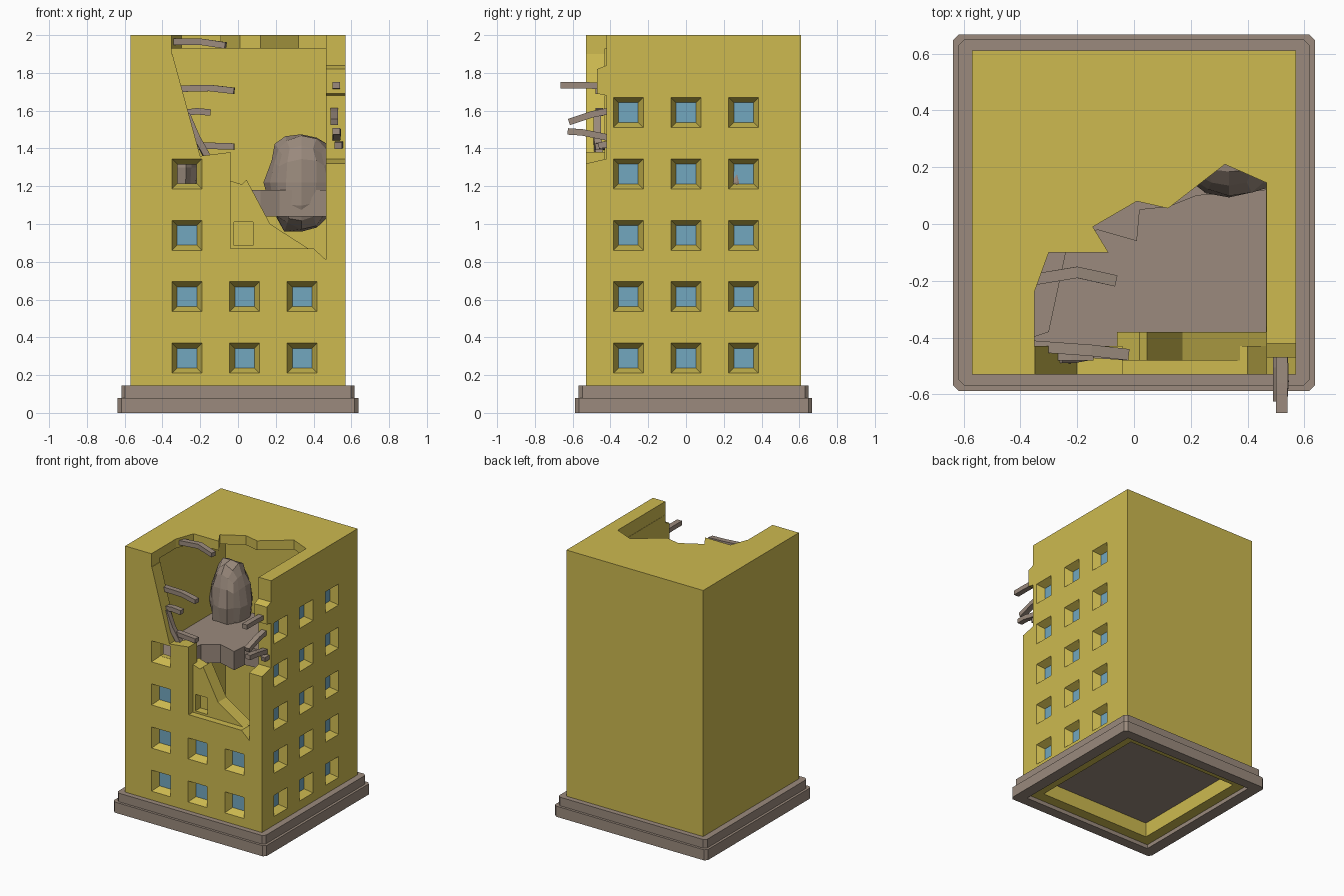
import bpy, bmesh, math, random
from mathutils import Matrix, Vector

if "Cube" in bpy.data.objects:
    bpy.data.objects.remove(bpy.data.objects["Cube"])

random.seed(4)


def material(name, rgb):
    m = bpy.data.materials.new(name)
    m.diffuse_color = (*rgb, 1)
    m.use_nodes = True
    m.node_tree.nodes["Principled BSDF"].inputs["Base Color"].default_value = m.diffuse_color
    return m


YELLOW = material("yellow_plaster", (0.61, 0.49, 0.08))
STONE = material("brown_stone", (0.325, 0.255, 0.205))
GLASS = material("blue_glass", (0.17, 0.39, 0.52))


def finish(bm, name, mat):
    bmesh.ops.recalc_face_normals(bm, faces=bm.faces)
    me = bpy.data.meshes.new(name)
    bm.to_mesh(me)
    bm.free()
    me.materials.append(mat)
    ob = bpy.data.objects.new(name, me)
    bpy.context.collection.objects.link(ob)
    return ob


def prism(name, pts, axis, lo, hi, mat):
    """Extrude a 2D outline along an axis."""
    place = {'x': lambda p, t: (t, p[0], p[1]),
             'y': lambda p, t: (p[0], t, p[1]),
             'z': lambda p, t: (p[0], p[1], t)}[axis]
    bm = bmesh.new()
    a = [bm.verts.new(place(p, lo)) for p in pts]
    b = [bm.verts.new(place(p, hi)) for p in pts]
    bm.faces.new(a)
    bm.faces.new(b)
    for i in range(len(pts)):
        j = (i + 1) % len(pts)
        bm.faces.new((a[i], a[j], b[j], b[i]))
    return finish(bm, name, mat)


def box(name, x0, x1, y0, y1, z0, z1, mat):
    return prism(name, [(x0, y0), (x1, y0), (x1, y1), (x0, y1)], 'z', z0, z1, mat)


def cut(ob, cutter):
    mod = ob.modifiers.new("cut", 'BOOLEAN')
    mod.operation, mod.solver, mod.object = 'DIFFERENCE', 'EXACT', cutter
    bpy.context.view_layer.objects.active = ob
    bpy.ops.object.modifier_apply(modifier=mod.name)
    bpy.data.objects.remove(cutter)


# Building shell: hollow box, open roof, broken front and front right corner
shell = box("building_walls", -0.57, 0.57, -0.53, 0.61, 0.03, 2.0, YELLOW)
cut(shell, box("room", -0.47, 0.465, -0.43, 0.52, -0.1, 1.93, YELLOW))
cut(shell, prism("front_hole", [(-0.35, 2.1), (-0.35, 1.91), (-0.2, 1.36), (-0.04, 1.38),
                                (-0.04, 0.87), (0.4, 0.87), (0.466, 0.81), (0.466, 2.1)],
                 'y', -0.6, -0.36, YELLOW))
cut(shell, prism("roof_hole", [(-0.351, -0.65), (-0.351, -0.24), (-0.3, -0.1), (-0.09, -0.1),
                               (-0.145, -0.01), (0.01, 0.08), (0.12, 0.055), (0.32, 0.21),
                               (0.467, 0.145), (0.467, -0.65)], 'z', 1.9, 2.15, YELLOW))
cut(shell, prism("corner_hole", [(-0.7, 1.3), (-0.53, 1.32), (-0.42, 1.345), (-0.42, 1.68),
                                 (-0.47, 1.69), (-0.47, 1.82), (-0.42, 1.84), (-0.42, 2.2),
                                 (-0.7, 2.2)], 'x', 0.4, 0.7, YELLOW))

# Windows: tapered recesses with a glass plate at the back of each
ROWS = [0.29, 0.615, 0.94, 1.265, 1.59]
COLS = [-0.27, 0.035, 0.34]
front = [(x, z) for z in ROWS[:2] for x in COLS] + [(COLS[0], z) for z in ROWS[2:4]]
side = [(y, z) for z in ROWS for y in (-0.305, 0.0, 0.305)]
frames = [Matrix.Translation((x, -0.53, z)) @ Matrix.Rotation(-math.pi / 2, 4, 'X') for x, z in front]
frames += [Matrix.Translation((0.57, y, z)) @ Matrix.Rotation(-math.pi / 2, 4, 'Y') for y, z in side]
recess, glass = bmesh.new(), bmesh.new()
open_window = len(front) - 1
for i, f in enumerate(frames):
    bmesh.ops.create_cone(recess, cap_ends=True, segments=4, depth=0.07,
                          radius1=0.084 * 2 ** 0.5, radius2=0.051 * 2 ** 0.5,
                          matrix=f @ Matrix.Translation((0, 0, 0.025)) @ Matrix.Rotation(math.pi / 4, 4, 'Z'))
    if i != open_window:
        bmesh.ops.create_cube(glass, size=1, matrix=f @ Matrix.Translation((0, 0, 0.058))
                              @ Matrix.Diagonal((0.104, 0.104, 0.008, 1)))
cut(shell, finish(recess, "recesses", YELLOW))
cut(shell, box("open_window", -0.32, -0.22, -0.5, -0.4, 1.215, 1.315, YELLOW))
finish(glass, "window_glass", GLASS)

# Jagged inner panel standing behind the broken front
panel = prism("inner_front_panel", [(-0.06, 0.72), (-0.06, 1.235), (0.02, 1.21), (0.045, 1.235),
                                    (0.17, 1.0), (0.466, 0.81), (0.466, 0.72)],
              'y', -0.48, -0.38, YELLOW)
cut(panel, box("panel_notch", -0.02, 0.08, -0.6, -0.42, 0.885, 1.01, YELLOW))

# Stepped plinth rings
for name, half, z0, z1 in (("plinth_lower", 0.637, 0, 0.08), ("plinth_upper", 0.618, 0.08, 0.145)):
    c = 0.02
    h = half
    pts = []
    for sx, sy in ((1, 1), (-1, 1), (-1, -1), (1, -1)):
        pair = [(sx * h, 0.04 + sy * (h - c) * 0.985), (sx * (h - c), 0.04 + sy * h * 0.985)]
        pts += pair if sx * sy > 0 else pair[::-1]
    ring = prism(name, pts, 'z', z0, z1, STONE)
    cut(ring, box("ring_hole", -0.55, 0.55, -0.51, 0.59, -0.1, 0.3, STONE))

# Ground floor and the broken upper floor
box("ground_floor", -0.48, 0.475, -0.44, 0.53, 0.14, 0.2, STONE)
prism("broken_floor", [(-0.48, -0.44), (-0.3, -0.38), (-0.24, -0.1), (-0.13, -0.02), (0.01, -0.06),
                       (0.02, 0.05), (0.12, 0.06), (0.22, 0.1), (0.475, 0.12), (0.475, 0.53),
                       (-0.48, 0.53)], 'z', 1.04, 1.18, STONE)


def rock(name, centre, size):
    """Faceted boulder from a rounded, jittered cube."""
    bm = bmesh.new()
    bmesh.ops.create_cube(bm, size=2)
    bmesh.ops.subdivide_edges(bm, edges=bm.edges[:], cuts=3, use_grid_fill=True)
    for v in bm.verts:
        d = v.co.normalized() * random.uniform(0.92, 1.06)
        p = Vector(centre) + Vector((d.x * size[0], d.y * size[1], d.z * size[2]))
        p.x = max(-0.52, min(0.52, p.x))
        p.y = min(0.56, p.y)
        v.co = p
    finish(bm, name, STONE)


# Boulders on the broken floor
rock("rubble_right", (0.335, 0.27, 1.22), (0.19, 0.19, 0.275))
rock("rubble_left", (-0.34, 0.4, 1.3), (0.14, 0.15, 0.32))


def plank(name, pts, w=0.04, t=0.034):
    """Square bar swept along a few points."""
    bm = bmesh.new()
    pts = [Vector(p) for p in pts]
    rings = []
    for i, p in enumerate(pts):
        d = (pts[min(i + 1, len(pts) - 1)] - pts[max(i - 1, 0)]).normalized()
        s = d.cross(Vector((0, 0, 1))).normalized()
        u = s.cross(d)
        rings.append([bm.verts.new(p + s * a * w / 2 + u * b * t / 2)
                      for a, b in ((1, 1), (-1, 1), (-1, -1), (1, -1))])
    for r, q in zip(rings, rings[1:]):
        for k in range(4):
            bm.faces.new((r[k], r[(k + 1) % 4], q[(k + 1) % 4], q[k]))
    bm.faces.new(rings[0])
    bm.faces.new(rings[-1])
    finish(bm, name, STONE)


# Broken beams sticking out of the torn edges
BEAMS = [
    [(-0.38, -0.2, 1.965), (-0.2, -0.17, 1.965), (-0.065, -0.2, 1.945)],
    [(-0.36, -0.43, 1.715), (-0.15, -0.445, 1.72), (-0.02, -0.46, 1.705)],
    [(-0.3, -0.46, 1.585), (-0.22, -0.46, 1.597), (-0.145, -0.46, 1.59)],
    [(-0.27, -0.47, 1.58), (-0.22, -0.47, 1.46), (-0.16, -0.46, 1.35)],
    [(-0.26, -0.45, 1.40), (-0.18, -0.45, 1.415), (-0.02, -0.46, 1.41)],
    [(0.52, -0.4, 1.73), (0.52, -0.56, 1.735), (0.52, -0.665, 1.735)],
    [(0.51, -0.4, 1.60), (0.51, -0.5, 1.58), (0.51, -0.62, 1.54)],
    [(0.52, -0.4, 1.455), (0.525, -0.55, 1.485), (0.52, -0.625, 1.49)],
    [(0.54, -0.38, 1.42), (0.535, -0.43, 1.42), (0.53, -0.46, 1.415)],
]
for i, b in enumerate(BEAMS):
    plank("broken_beam_%d" % (i + 1), b)
